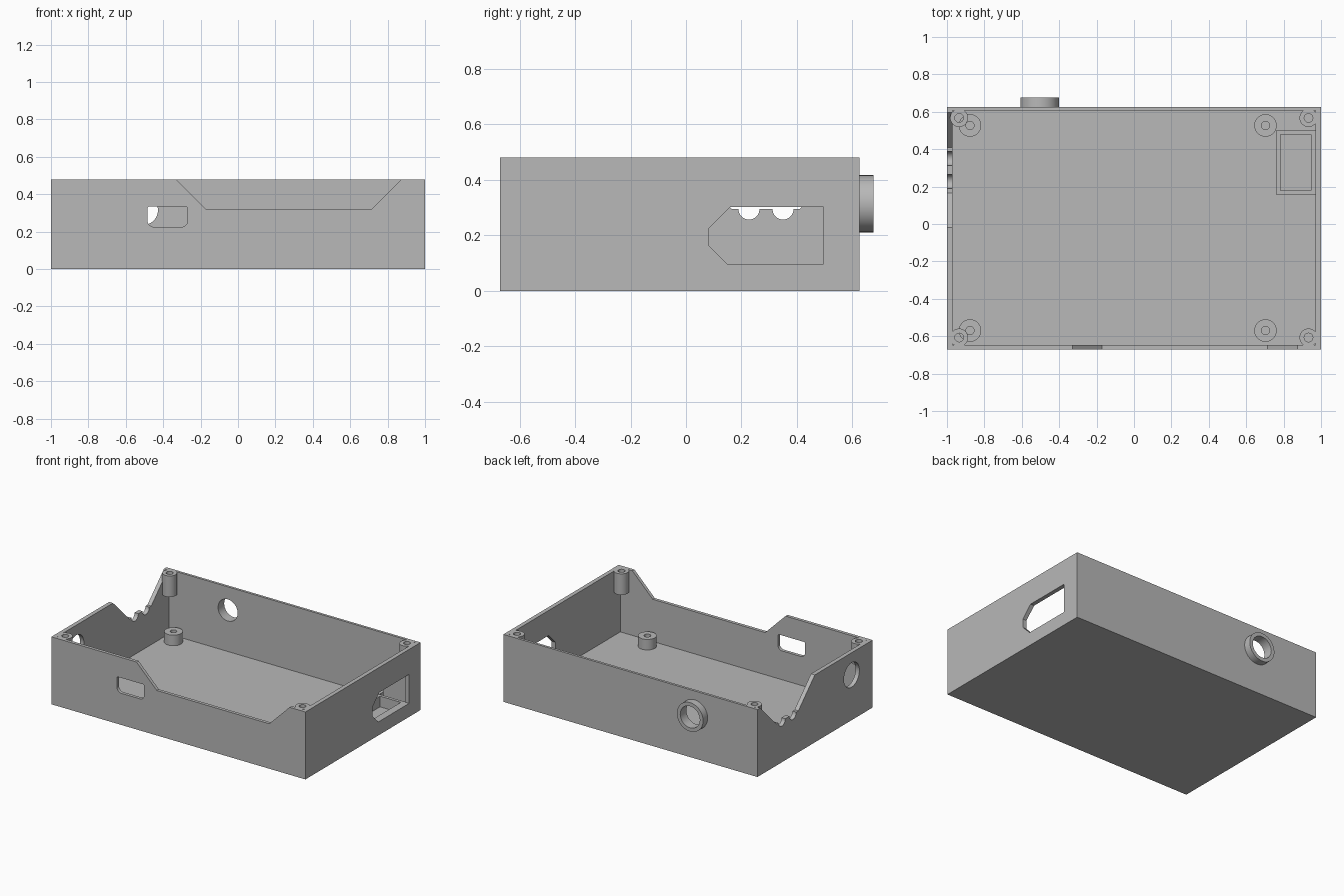
import bpy, bmesh, math
from mathutils import Matrix, Vector

cube = bpy.data.objects.get("Cube")
if cube:
    bpy.data.objects.remove(cube, do_unlink=True)

GREY = (0.48, 0.48, 0.48, 1)
grey = bpy.data.materials.new("plain grey")
grey.use_nodes = True
grey.diffuse_color = GREY
grey.node_tree.nodes["Principled BSDF"].inputs["Base Color"].default_value = GREY

LEFT, RIGHT, FRONT, BACK = -1.0, 1.0, -0.67, 0.625
TOP, FLOOR = 0.48, 0.02
IN_X, IN_FRONT, IN_BACK = 0.97, -0.647, 0.607


def finish(name, bm):
    bmesh.ops.recalc_face_normals(bm, faces=bm.faces)
    mesh = bpy.data.meshes.new(name)
    bm.to_mesh(mesh)
    bm.free()
    mesh.materials.append(grey)
    ob = bpy.data.objects.new(name, mesh)
    bpy.context.collection.objects.link(ob)
    return ob


def prism(name, points, axis, start, end):
    """Extrude a 2D outline along an axis; points are the other two coordinates in order."""
    place = {"x": lambda a, b, t: (t, a, b),
             "y": lambda a, b, t: (a, t, b),
             "z": lambda a, b, t: (a, b, t)}[axis]
    bm = bmesh.new()
    face = bm.faces.new([bm.verts.new(place(a, b, start)) for a, b in points])
    ext = bmesh.ops.extrude_face_region(bm, geom=[face])
    moved = [v for v in ext["geom"] if isinstance(v, bmesh.types.BMVert)]
    bmesh.ops.translate(bm, verts=moved, vec=Vector(place(0, 0, end - start)))
    return finish(name, bm)


def rect(a0, a1, b0, b1):
    return [(a0, b0), (a1, b0), (a1, b1), (a0, b1)]


def arc(a, b, r, start=0.0, sweep=2 * math.pi, steps=48):
    count = steps if sweep >= 2 * math.pi else steps + 1
    return [(a + r * math.cos(start + sweep * i / steps),
             b + r * math.sin(start + sweep * i / steps)) for i in range(count)]


def smooth(ob):
    bpy.ops.object.select_all(action="DESELECT")
    ob.select_set(True)
    bpy.context.view_layer.objects.active = ob
    bpy.ops.object.shade_smooth_by_angle(angle=math.radians(30))


def cut(ob, cutters):
    """Subtract the cutters, bake the result and drop the helpers."""
    for c in cutters:
        c.hide_render = True
        mod = ob.modifiers.new("cut", "BOOLEAN")
        mod.operation, mod.solver, mod.object = "DIFFERENCE", "EXACT", c
    bpy.context.view_layer.update()
    baked = bpy.data.meshes.new_from_object(
        ob.evaluated_get(bpy.context.evaluated_depsgraph_get()))
    ob.modifiers.clear()
    ob.data = baked
    for c in cutters:
        bpy.data.objects.remove(c, do_unlink=True)


def tube(name, centre, outer, inner, length, rotation=None, steps=48):
    """Hollow cylinder rising from its centre point along local z."""
    bm = bmesh.new()
    rings = [[bm.verts.new((x, y, z)) for x, y in arc(0, 0, r, steps=steps)]
             for r, z in ((outer, 0), (outer, length), (inner, length), (inner, 0))]
    for k in range(4):
        a, b = rings[k], rings[(k + 1) % 4]
        for i in range(steps):
            j = (i + 1) % steps
            bm.faces.new((a[i], a[j], b[j], b[i]))
    if rotation:
        bmesh.ops.transform(bm, matrix=rotation, verts=bm.verts)
    bmesh.ops.translate(bm, verts=bm.verts, vec=Vector(centre))
    ob = finish(name, bm)
    smooth(ob)
    return ob


# Open tray
case = prism("case_shell", rect(LEFT, RIGHT, FRONT, BACK), "z", 0, TOP)
cavity = prism("cavity_cutter", rect(-IN_X, IN_X, IN_FRONT, IN_BACK), "z", FLOOR, TOP + 0.1)

# Front wall: sloped opening and small rounded port
front_gap = prism("front_gap_cutter",
                  [(-0.35, 0.5), (-0.17, 0.32), (0.715, 0.32), (0.895, 0.5)],
                  "y", FRONT - 0.02, IN_FRONT + 0.01)
port_outline = (arc(-0.473, 0.323, 0.012, math.pi / 2, math.pi / 2, 4)
                + arc(-0.447, 0.263, 0.038, math.pi, math.pi / 2, 6)
                + arc(-0.302, 0.257, 0.032, -math.pi / 2, math.pi / 2, 6)
                + arc(-0.282, 0.323, 0.012, 0, math.pi / 2, 4))
front_port = prism("front_port_cutter", port_outline, "y", FRONT - 0.02, IN_FRONT + 0.01)

# Negative-x wall: V opening with two cable saddles, and a round hole
v_outline = [(-0.035, 0.495), (0.165, 0.295)]
for y in (0.227, 0.35):
    v_outline += arc(y, 0.295, 0.038, math.pi, math.pi, 16)
v_outline += [(0.41, 0.295), (0.61, 0.495)]
side_gap = prism("side_gap_cutter", v_outline, "x", LEFT - 0.02, -IN_X + 0.01)
side_hole = prism("side_hole_cutter", arc(-0.434, 0.322, 0.087), "x", LEFT - 0.02, -IN_X + 0.01)

# Positive-x wall: clipped rectangular window
window = prism("window_cutter",
               [(0.16, 0.302), (0.495, 0.302), (0.495, 0.096),
                (0.15, 0.096), (0.083, 0.163), (0.083, 0.225)],
               "x", IN_X - 0.01, RIGHT + 0.02)

# Back wall: round hole behind the collar
back_hole = prism("back_hole_cutter", arc(-0.505, 0.314, 0.077), "y", IN_BACK - 0.01, BACK + 0.02)

cut(case, [cavity, front_gap, front_port, side_gap, side_hole, window, back_hole])
smooth(case)

# Collar on the back wall
tube("back_collar", (-0.505, BACK, 0.314), 0.103, 0.077, 0.051,
     Matrix.Rotation(-math.pi / 2, 4, "X"))

# Lid screw posts and board standoffs
for side, y_post, y_stand in (("front", -0.607, -0.57), ("back", 0.567, 0.527)):
    for hand, x_post, x_stand in (("right", -0.935, -0.877), ("left", 0.933, 0.703)):
        tube(f"{side}_{hand}_screw_post", (x_post, y_post, 0.33), 0.048, 0.023, TOP - 0.33)
        tube(f"{side}_{hand}_standoff", (x_stand, y_stand, FLOOR), 0.06, 0.022, 0.075)

# Low frame on the floor beside the window
frame = prism("floor_frame", rect(0.76, IN_X, 0.158, 0.5), "z", FLOOR, 0.096)
cut(frame, [prism("frame_cutter", rect(0.783, 0.947, 0.179, 0.478), "z", FLOOR - 0.01, 0.12)])
